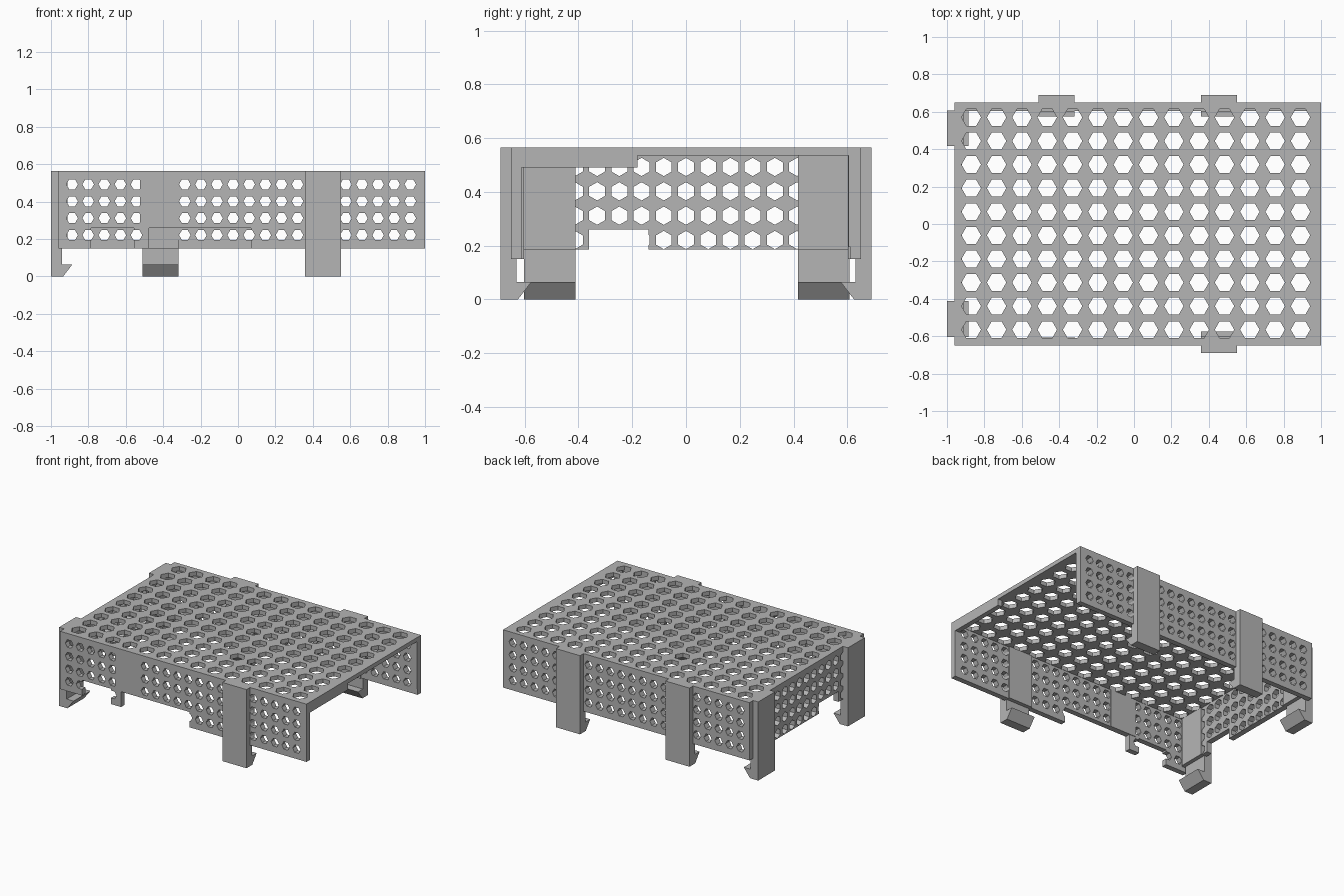
import bpy, bmesh, math
from mathutils import Matrix, Vector

cube = bpy.data.objects.get("Cube")
if cube:
    bpy.data.objects.remove(cube, do_unlink=True)

grey = bpy.data.materials.new("plain_grey")
grey.use_nodes = True
GREY = (0.46, 0.46, 0.46, 1)
grey.diffuse_color = GREY
grey.node_tree.nodes["Principled BSDF"].inputs["Base Color"].default_value = GREY

TOP, UNDER, RIM = 0.565, 0.535, 0.15


def make(name, bm):
    bmesh.ops.recalc_face_normals(bm, faces=bm.faces)
    mesh = bpy.data.meshes.new(name)
    bm.to_mesh(mesh)
    bm.free()
    mesh.materials.append(grey)
    ob = bpy.data.objects.new(name, mesh)
    bpy.context.collection.objects.link(ob)
    return ob


def add_box(bm, lo, hi):
    lo, hi = Vector(lo), Vector(hi)
    m = Matrix.Translation((lo + hi) / 2) @ Matrix.Diagonal((*(hi - lo), 1))
    bmesh.ops.create_cube(bm, size=1, matrix=m)


def boxes(name, *pairs):
    bm = bmesh.new()
    for lo, hi in pairs:
        add_box(bm, lo, hi)
    return make(name, bm)


def hexes(name, centres, radius, axis):
    """Hexagonal prisms lying along one axis."""
    turn = {"X": Matrix.Rotation(math.pi / 2, 4, "Y"),
            "Y": Matrix.Rotation(math.pi / 2, 4, "X"),
            "Z": Matrix.Identity(4)}[axis]
    bm = bmesh.new()
    for c in centres:
        ring = [bm.verts.new(Vector(c) + turn @ Vector((radius * math.cos(a), radius * math.sin(a), -0.1)))
                for a in (k * math.pi / 3 for k in range(6))]
        face = bm.faces.new(ring)
        new = bmesh.ops.extrude_face_region(bm, geom=[face])["geom"]
        verts = [v for v in new if isinstance(v, bmesh.types.BMVert)]
        bmesh.ops.translate(bm, verts=verts, vec=turn @ Vector((0, 0, 0.2)))
    return make(name, bm)


def cut(ob, cutter):
    """Subtract a cutter, bake the result and drop the cutter."""
    cutter.hide_render = True
    mod = ob.modifiers.new("cut", "BOOLEAN")
    mod.operation, mod.solver, mod.object = "DIFFERENCE", "EXACT", cutter
    bpy.context.view_layer.update()
    mesh = bpy.data.meshes.new_from_object(ob.evaluated_get(bpy.context.evaluated_depsgraph_get()))
    ob.modifiers.clear()
    ob.data = mesh
    bpy.data.objects.remove(cutter, do_unlink=True)


def prism(name, profile, start, end, degrees):
    """Extrude an (outward, z) profile sideways, then turn it to its side."""
    bm = bmesh.new()
    face = bm.faces.new([bm.verts.new((d, start, z)) for d, z in profile])
    new = bmesh.ops.extrude_face_region(bm, geom=[face])["geom"]
    verts = [v for v in new if isinstance(v, bmesh.types.BMVert)]
    bmesh.ops.translate(bm, verts=verts, vec=(0, end - start, 0))
    bmesh.ops.rotate(bm, verts=bm.verts, matrix=Matrix.Rotation(math.radians(degrees), 3, "Z"))
    return make(name, bm)


# Perforated top
top = boxes("top_plate", ((-0.96, -0.65, UNDER), (1, 0.65, TOP)))
cut(top, hexes("top_holes", [(-0.87 + i * 0.1354, -0.565 + j * 0.1261, 0.55)
                             for i in range(14) for j in range(10)], 0.052, "Z"))

# Long walls: each skips the holes behind its clips and solid strip
ROWS = [0.221 + 0.0905 * k for k in range(4)]
SOLID = (-0.415, 0.455)


def long_holes(y):
    xs = [-0.887 + 0.0861 * i for i in range(22)]
    xs = [x for x in xs if all(abs(x - s) > 0.07 for s in SOLID)]
    return hexes("wall_holes", [(x, y, z) for x in xs for z in ROWS], 0.031, "Y")


front = boxes("front_wall", ((-0.96, -0.65, RIM), (1, -0.612, UNDER)))
cut(front, boxes("front_notches", ((-0.785, -0.7, 0.1), (-0.555, -0.6, 0.26)),
                 ((-0.475, -0.7, 0.1), (0.07, -0.6, 0.26))))
cut(front, long_holes(-0.63))
boxes("front_solid_strip", ((-0.525, -0.649, 0.26), (-0.315, -0.608, UNDER)))

back = prism("back_wall", [(0.65, RIM), (0.65, UNDER), (0.605, UNDER), (0.605, 0.195),
                           (0.612, 0.195), (0.612, RIM)], -1, 0.96, 90)
cut(back, long_holes(0.63))

# Short wall with a notch, and the shallow header at the open end
end = boxes("end_wall", ((-0.96, -0.612, 0.185), (-0.92, 0.605, UNDER)))
cut(end, boxes("end_notch", ((-1, -0.36, 0.1), (-0.9, -0.14, 0.26))))
cut(end, hexes("end_holes", [(-0.94, i * 0.0826, z) for i in range(-5, 6) for z in ROWS], 0.034, "X"))
boxes("open_end_header", ((0.965, -0.612, 0.49), (1, -0.18, UNDER)))


# Snap clips with inward barbs
def clip(name, reach, middle, degrees, step):
    profile = [(reach, 0), (reach, TOP), (reach - 0.04, TOP), (reach - 0.04, UNDER),
               (reach - 0.088, UNDER), (reach - 0.088, step), (reach - 0.06, step),
               (reach - 0.06, 0.065), (reach - 0.115, 0.065), (reach - 0.065, 0)]
    prism(name, profile, middle - 0.096, middle + 0.096, degrees)


clip("front_clip", 0.69, 0.455, -90, RIM)
for side, x in zip(("right", "left"), SOLID):
    clip("back_clip_" + side, 0.69, -x, 90, RIM)
for side, y in (("front", -0.507), ("back", 0.512)):
    clip("end_clip_" + side, 1.0, -y, 180, 0.185)
